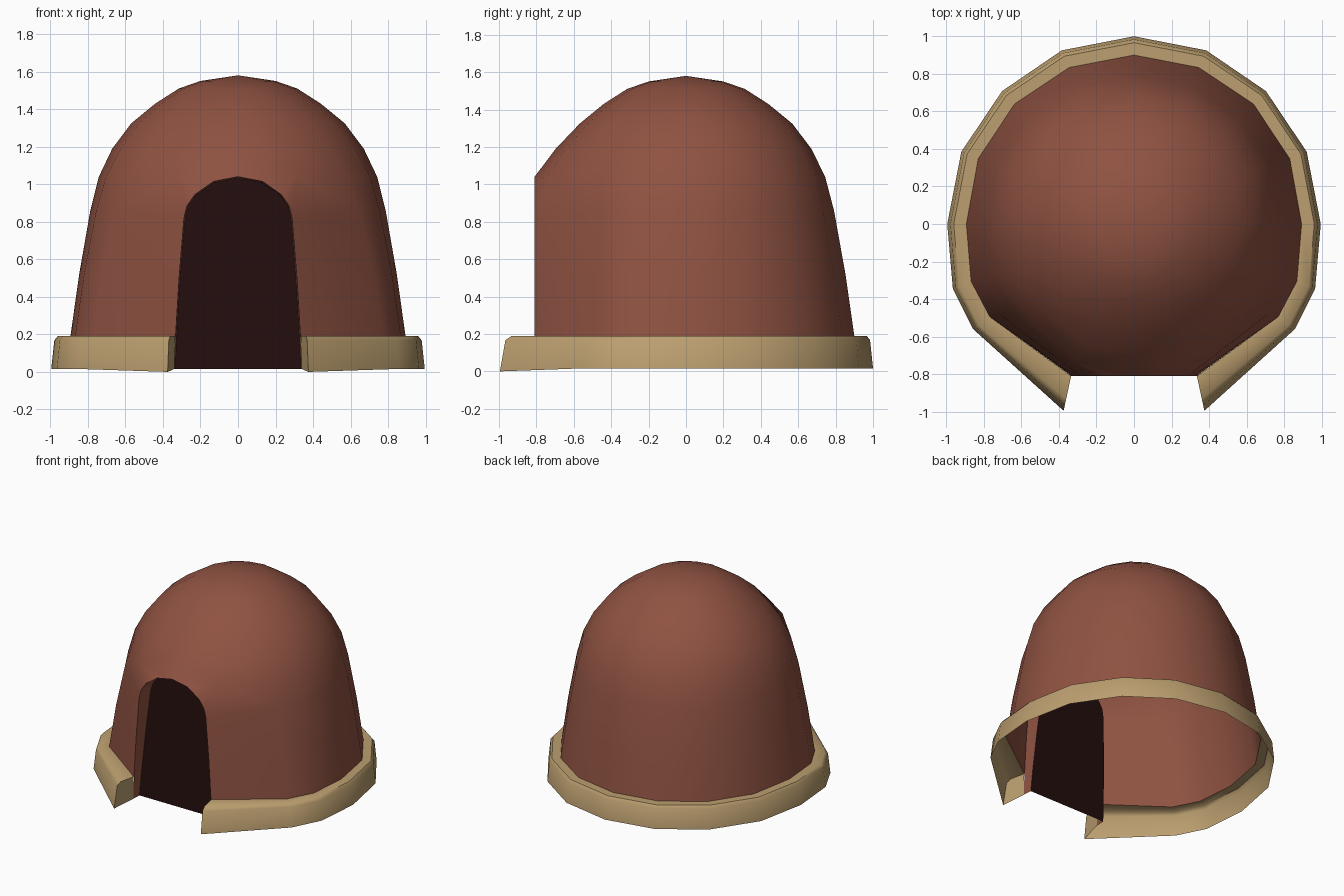
import bpy, bmesh, math
from mathutils import Vector

if "Cube" in bpy.data.objects:
    bpy.data.objects.remove(bpy.data.objects["Cube"])


def material(name, rgb):
    m = bpy.data.materials.new(name)
    m.diffuse_color = (*rgb, 1)
    m.use_nodes = True
    m.node_tree.nodes["Principled BSDF"].inputs["Base Color"].default_value = m.diffuse_color
    return m


RED = material("red_clay", (0.275, 0.085, 0.054))
TAN = material("tan_trim", (0.50, 0.345, 0.16))
DARK = material("dark_opening", (0.017, 0.004, 0.004))


def half_object(name, verts, faces, mat, centre, angle, inward=False):
    """Builds the right half, orients it about a centre and mirrors it in x."""
    me = bpy.data.meshes.new(name)
    me.from_pydata(verts, [], faces)
    bm = bmesh.new()
    bm.from_mesh(me)
    bmesh.ops.recalc_face_normals(bm, faces=bm.faces)
    bm.normal_update()
    c = Vector(centre)
    s = sum(f.normal.dot(f.calc_center_median() - c) * f.calc_area() for f in bm.faces)
    if (s < 0) != inward:
        bmesh.ops.reverse_faces(bm, faces=bm.faces)
    bm.to_mesh(me)
    bm.free()
    me.materials.append(mat)
    ob = bpy.data.objects.new(name, me)
    bpy.context.collection.objects.link(ob)
    bpy.ops.object.select_all(action='DESELECT')
    ob.select_set(True)
    bpy.context.view_layer.objects.active = ob
    bpy.ops.object.shade_smooth_by_angle(angle=math.radians(angle))
    mod = ob.modifiers.new("mirror", 'MIRROR')
    mod.use_clip = True
    mod.merge_threshold = 0.001
    return ob


# half plans from the back centre round to the door edge
INNER = [(0, .9), (.344, .834), (.636, .64), (.83, .348), (.893, 0),
         (.868, -.305), (.768, -.495), (.335, -.81)]
OUTER = [(0, 1), (.385, .925), (.703, .708), (.92, .385), (.995, 0),
         (.965, -.345), (.857, -.56), (.375, -.995)]
DOOR_Y = -.81
ARCH = [(.288, .82), (.272, .885), (.23, .945), (.13, 1.015), (0, 1.04)]

# dome shell: rows of (z, radius, blend from base plan to circle)
LOW = [(.188, .895, 0), (.52, .848, .05), (.86, .788, .25), (1.04, .742, .5)]
HIGH = [(1.19, .67, .85), (1.325, .568, 1), (1.43, .44, 1), (1.51, .315, 1), (1.55, .2, 1)]
EDGE = [(.333, DOOR_Y, .188), (.314, DOOR_Y, .5), (*ARCH[0][:1], DOOR_Y, ARCH[0][1]),
        (.32, -.735, 1.05)]


def column(k, z, r, t):
    a = math.radians(90 - 22.5 * k)
    cx, cy = r * math.cos(a), r * math.sin(a)
    if k in (0, 8):
        cx = 0
    if k > 6:
        return (cx, cy * (1 + .04 * (1 - t) / .15), z)
    s = r / .895
    px, py = INNER[k]
    return (px * s * (1 - t) + cx * t, py * s * (1 - t) + cy * t, z)


verts, faces, rows = [], [], []


def add(p):
    verts.append(p)
    return len(verts) - 1


for row, edge in zip(LOW, EDGE):
    rows.append([add(column(k, *row)) for k in range(7)] + [add(edge)])
for row in HIGH:
    rows.append([add(column(k, *row)) for k in range(9)])
for lo, hi in zip(rows, rows[1:]):
    for k in range(len(lo) - 1):
        faces.append((lo[k], lo[k + 1], hi[k + 1], hi[k]))
# wall around the arch, fanned from the corner above it
arch = [rows[2][7]] + [add((x, DOOR_Y, z)) for x, z in ARCH[1:]]
corner = rows[3][7]
for a, b in zip(arch, arch[1:]):
    faces.append((a, b, corner))
faces.append((corner, arch[-1], rows[4][8], rows[4][7]))
apex = add((0, 0, 1.58))
for k in range(8):
    faces.append((rows[-1][k], rows[-1][k + 1], apex))
half_object("dome", verts, faces, RED, (0, 0, .5), 60)

# base trim: open band swept round the plan, closed at the door ends
PROFILE = [(0, .19), (.66, .19), (.84, .168), (1, .016)]
verts, faces = [], []
n = len(PROFILE)
for k, (i, o) in enumerate(zip(INNER, OUTER)):
    for t, z in PROFILE:
        if k == 7 and t == 1:
            z = 0
        verts.append((i[0] + (o[0] - i[0]) * t, i[1] + (o[1] - i[1]) * t, z))
for k in range(7):
    for j in range(n - 1):
        a = k * n + j
        faces.append((a, a + 1, a + n + 1, a + n))
verts.append((.338, -.81, .016))
faces.append((*range(7 * n, 8 * n), len(verts) - 1))
half_object("base_trim", verts, faces, TAN, (0, 0, 0), 50)

# door jamb: strip from the front outline back to the recessed panel
OUTLINE = [(.34, .016), (.333, .188), (.314, .5)] + ARCH


def recessed(x, z):
    return (x * .985, -.74 + .08 * z, z if z < .8 else .8 + (z - .8) * .97)


m = len(OUTLINE)
verts = [(x, DOOR_Y, z) for x, z in OUTLINE] + [recessed(x, z) for x, z in OUTLINE]
faces = [(j, j + 1, j + 1 + m, j + m) for j in range(m - 1)]
half_object("door_jamb", verts, faces, RED, (0, -.75, .4), 60, inward=True)

# dark door panel
verts = [recessed(x, z) for x, z in OUTLINE] + [recessed(0, z) for x, z in OUTLINE[:-1]]
faces = [(j, j + 1, j + 1 + m, j + m) for j in range(m - 2)]
faces.append((m - 2, m - 1, 2 * m - 2))
half_object("door_opening", verts, faces, DARK, (0, 0, .5), 30)
